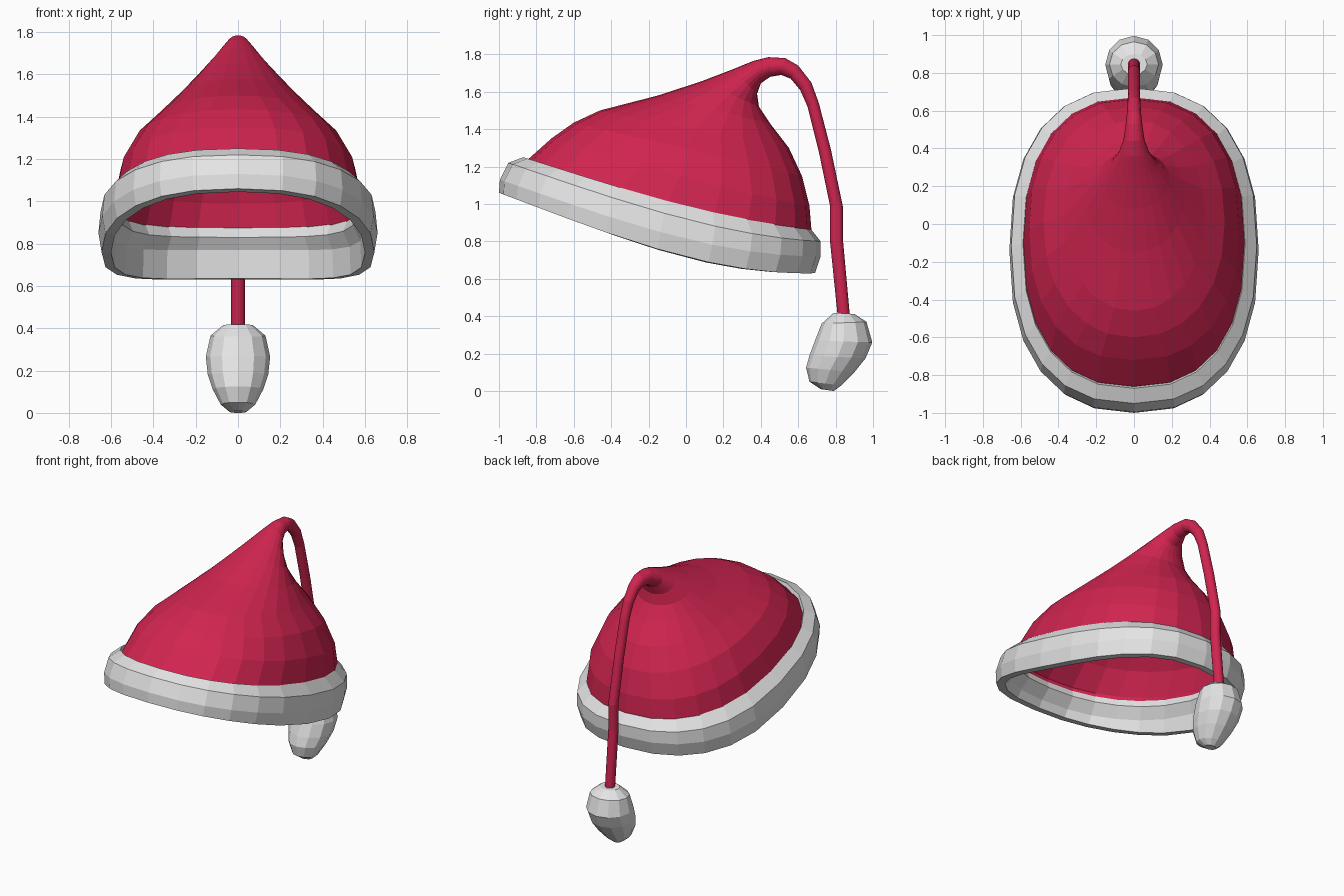
import bpy, bmesh, math


def material(name, rgb):
    m = bpy.data.materials.new(name)
    m.diffuse_color = (*rgb, 1)
    return m


red = material("crimson felt", (0.64, 0.018, 0.08))
white = material("white fur", (0.78, 0.78, 0.78))


def power(v, n):
    return math.copysign(abs(v) ** (2 / n), v)


def loft(name, rings, mat, sides, closed=False, caps=()):
    """Each ring: front (y, z), back (y, z), half width, roundness power, sag."""
    bm = bmesh.new()
    loops = []
    for fy, fz, by, bz, w, n, sag in rings:
        loop = []
        for i in range(sides):
            a = 2 * math.pi * i / sides
            u = -power(math.cos(a), n)
            t = (u + 1) / 2
            dip = sag * (1 - u * u) * (1 + 0.4 * u)
            loop.append(bm.verts.new((w * power(math.sin(a), n),
                                      fy + (by - fy) * t,
                                      fz + (bz - fz) * t - dip)))
        loops.append(loop)
    pairs = list(zip(loops, loops[1:]))
    if closed:
        pairs.append((loops[-1], loops[0]))
    for lo, hi in pairs:
        for i in range(sides):
            j = (i + 1) % sides
            bm.faces.new((lo[i], lo[j], hi[j], hi[i]))
    for c in caps:
        bm.faces.new(loops[c])
    bmesh.ops.recalc_face_normals(bm, faces=bm.faces)
    mesh = bpy.data.meshes.new(name)
    bm.to_mesh(mesh)
    bm.free()
    mesh.materials.append(mat)
    ob = bpy.data.objects.new(name, mesh)
    bpy.context.collection.objects.link(ob)
    return ob


# Drooping cone and its long thin tail
crown = loft("hat_crown", [
    (-0.87, 1.16, 0.67, 0.79, 0.595, 2.4, 0.05),
    (-0.86, 1.225, 0.67, 0.87, 0.585, 2.4, 0.04),
    (-0.72, 1.35, 0.66, 0.99, 0.555, 2.35, 0.02),
    (-0.60, 1.435, 0.62, 1.15, 0.48, 2.2, 0),
    (-0.46, 1.50, 0.55, 1.30, 0.375, 2.1, 0),
    (-0.15, 1.58, 0.45, 1.43, 0.27, 2, 0),
    (0.08, 1.655, 0.39, 1.52, 0.19, 2, 0),
    (0.25, 1.72, 0.38, 1.59, 0.125, 2, 0),
    (0.36, 1.765, 0.40, 1.645, 0.08, 2, 0),
    (0.44, 1.785, 0.45, 1.68, 0.056, 2, 0),
    (0.53, 1.78, 0.51, 1.69, 0.045, 2, 0),
    (0.60, 1.74, 0.56, 1.67, 0.038, 2, 0),
    (0.67, 1.65, 0.61, 1.61, 0.034, 2, 0),
    (0.71, 1.54, 0.65, 1.52, 0.032, 2, 0),
    (0.775, 1.29, 0.71, 1.28, 0.032, 2, 0),
    (0.84, 0.98, 0.77, 0.99, 0.032, 2, 0),
    (0.84, 0.80, 0.77, 0.80, 0.032, 2, 0),
    (0.88, 0.36, 0.815, 0.36, 0.032, 2, 0),
], red, 24, caps=(-1,))
shell = crown.modifiers.new("lining", 'SOLIDIFY')
shell.thickness = 0.01
shell.offset = -1

# Fur band around the opening, dipping at the sides
loft("fur_band", [
    (-0.94, 1.045, 0.64, 0.635, 0.60, 2.4, 0.085),
    (-1.0, 1.06, 0.69, 0.63, 0.645, 2.4, 0.085),
    (-0.995, 1.13, 0.72, 0.72, 0.66, 2.4, 0.075),
    (-0.95, 1.22, 0.72, 0.80, 0.65, 2.4, 0.06),
    (-0.87, 1.25, 0.66, 0.875, 0.588, 2.4, 0.045),
    (-0.84, 1.15, 0.61, 0.83, 0.56, 2.4, 0.05),
    (-0.91, 1.09, 0.64, 0.77, 0.595, 2.4, 0.065),
], white, 24, closed=True)

# Egg-shaped bobble, leaning at the end of the tail
loft("bobble", [
    (0.79, 0.418, 0.90, 0.412, 0.07, 2, 0),
    (0.725, 0.36, 0.965, 0.37, 0.13, 2, 0),
    (0.69, 0.27, 0.996, 0.26, 0.152, 2, 0),
    (0.66, 0.19, 0.96, 0.175, 0.143, 2, 0),
    (0.642, 0.125, 0.90, 0.10, 0.12, 2, 0),
    (0.66, 0.05, 0.83, 0.03, 0.082, 2, 0),
    (0.72, 0.01, 0.79, 0.0, 0.04, 2, 0),
], white, 12, caps=(0, -1))
